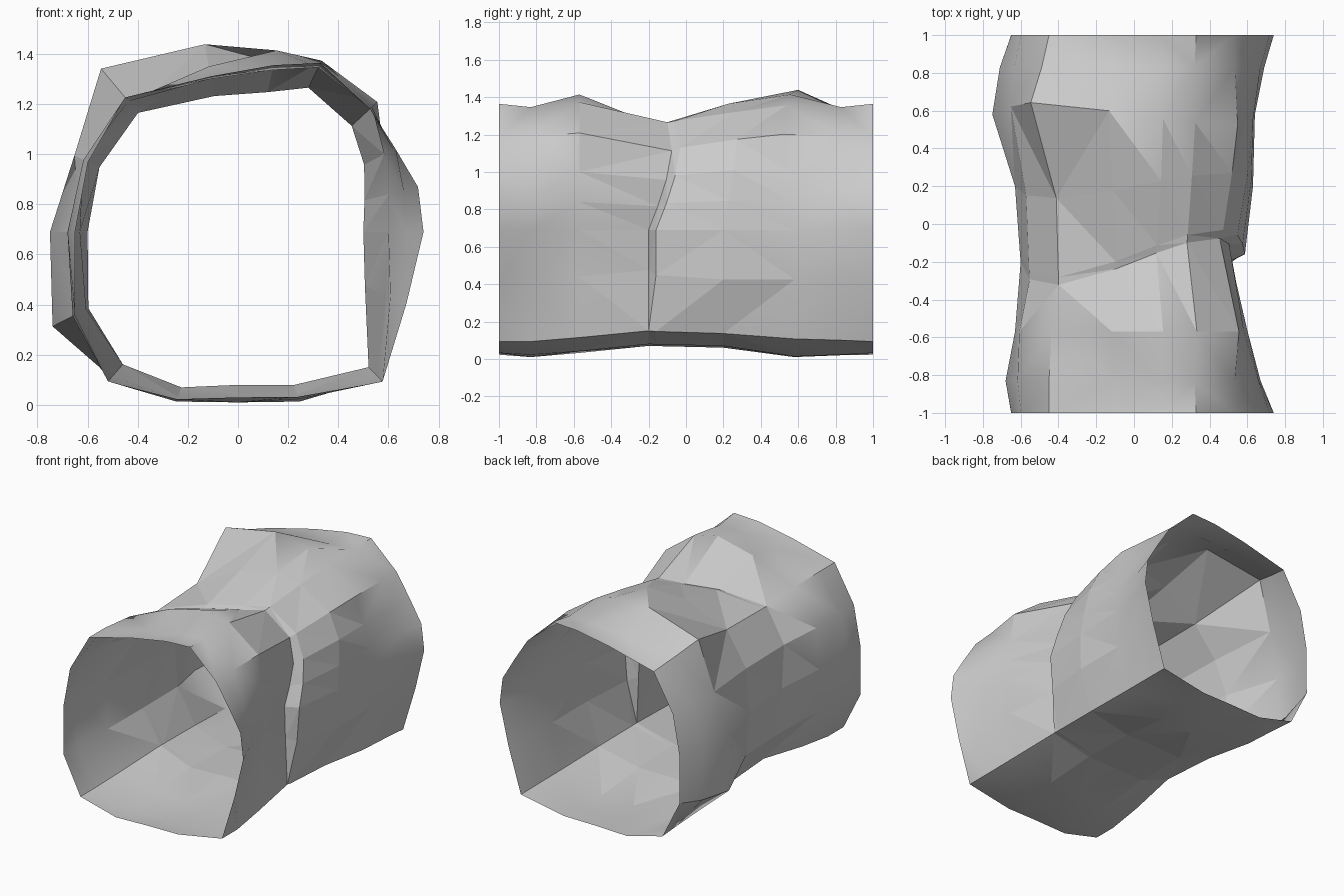
import bpy
import bmesh
from math import cos, sin, radians

cube = bpy.data.objects.get("Cube")
if cube:
    bpy.data.objects.remove(cube, do_unlink=True)


def make_material(name, colour):
    material = bpy.data.materials.new(name)
    material.use_nodes = True
    material.diffuse_color = colour
    shader = next(node for node in material.node_tree.nodes
                  if node.type == "BSDF_PRINCIPLED")
    shader.inputs["Base Color"].default_value = colour
    shader.inputs["Roughness"].default_value = 0.9
    return material


# Directions of the corners, in degrees anticlockwise from the +x side
angles = [0, 14, 28, 43, 64, 78, 100, 130, 155, 180, 207, 229, 250, 270, 290, 314, 337]

# Cross-sections: radii in hundredths along those directions
mouth = [74, 74, 71, 72, 75, 68, 63, 70, 66, 65, 73, 79, 71, 66, 70, 83, 73]
front_neck = [67, 68, 70, 73, 73, 66, 62, 70, 68, 68, 74, 79, 72, 68, 71, 83, 66]
front_ridge = [60, 62, 66, 76, 76, 74, 67, 68, 67, 63, 68, 76, 70, 65, 69, 80, 64]
waist = [50, 52, 57, 62, 64, 57, 55, 62, 61, 60, 67, 70, 66, 61, 65, 75, 55]
middle = [63, 64, 68, 71, 70, 69, 65, 64, 63, 63, 68, 72, 67, 62, 66, 77, 68]
rear_bulge = [64, 65, 67, 75, 74, 74, 76, 85, 72, 75, 83, 77, 70, 68, 72, 81, 68]
rear_neck = [69, 69, 70, 73, 73, 66, 64, 76, 70, 71, 79, 78, 71, 67, 71, 82, 70]


def wall_step(near, far):
    """Bulge out abruptly on the +x wall and only slightly elsewhere."""
    ring = []
    for angle, a, b in zip(angles, near, far):
        factor = 0.12 + 0.55 * max(0, cos(radians(angle))) ** 4
        ring.append(a + (b - a) * factor)
    return ring


# Station along y, cross-section, sideways skew of the roof seam
stations = [
    (-1, mouth, 0),
    (-0.83, front_neck, 0),
    (-0.57, front_ridge, 0),
    (-0.2, waist, 0.4),
    (-0.16, wall_step(waist, middle), 0.4),
    (0.2, middle, 0.2),
    (0.58, rear_bulge, -0.15),
    (0.83, rear_neck, 0),
    (1, mouth, 0),
]
axis_height = 0.69


def add_ring(bm, y, radii, skew):
    """Place one cross-section, leaning the roof half along the tunnel."""
    ring = []
    for degrees, radius in zip(angles, radii):
        angle = radians(degrees)
        x = cos(angle) * radius / 100
        height = sin(angle) * radius / 100
        lean = skew * x * max(0, sin(angle))
        ring.append(bm.verts.new((x, y + lean, axis_height + height)))
    return ring


# Rock tunnel: open tube lofted through the cross-sections
bm = bmesh.new()
rings = [add_ring(bm, *station) for station in stations]
for near, far in zip(rings, rings[1:]):
    for index in range(len(near)):
        previous = index - 1
        bm.faces.new((near[previous], near[index], far[index], far[previous]))
bmesh.ops.triangulate(bm, faces=bm.faces[:], quad_method="SHORT_EDGE")

# Normals point away from the tunnel axis
for face in bm.faces:
    face.normal_update()
    centre = face.calc_center_median()
    outward = face.normal.x * centre.x + face.normal.z * (centre.z - axis_height)
    if outward < 0:
        face.normal_flip()

mesh = bpy.data.meshes.new("rock_tunnel")
bm.to_mesh(mesh)
bm.free()
mesh.materials.append(make_material("pale grey rock", (0.6, 0.6, 0.6, 1)))

tunnel = bpy.data.objects.new("rock_tunnel", mesh)
bpy.context.collection.objects.link(tunnel)
bpy.ops.object.select_all(action="DESELECT")
tunnel.select_set(True)
bpy.context.view_layer.objects.active = tunnel
bpy.ops.object.shade_smooth_by_angle(angle=radians(35))

# Faceted rock in the middle, worn smooth towards both mouths
for polygon in mesh.polygons:
    polygon.use_smooth = abs(polygon.center.y) > 0.42
